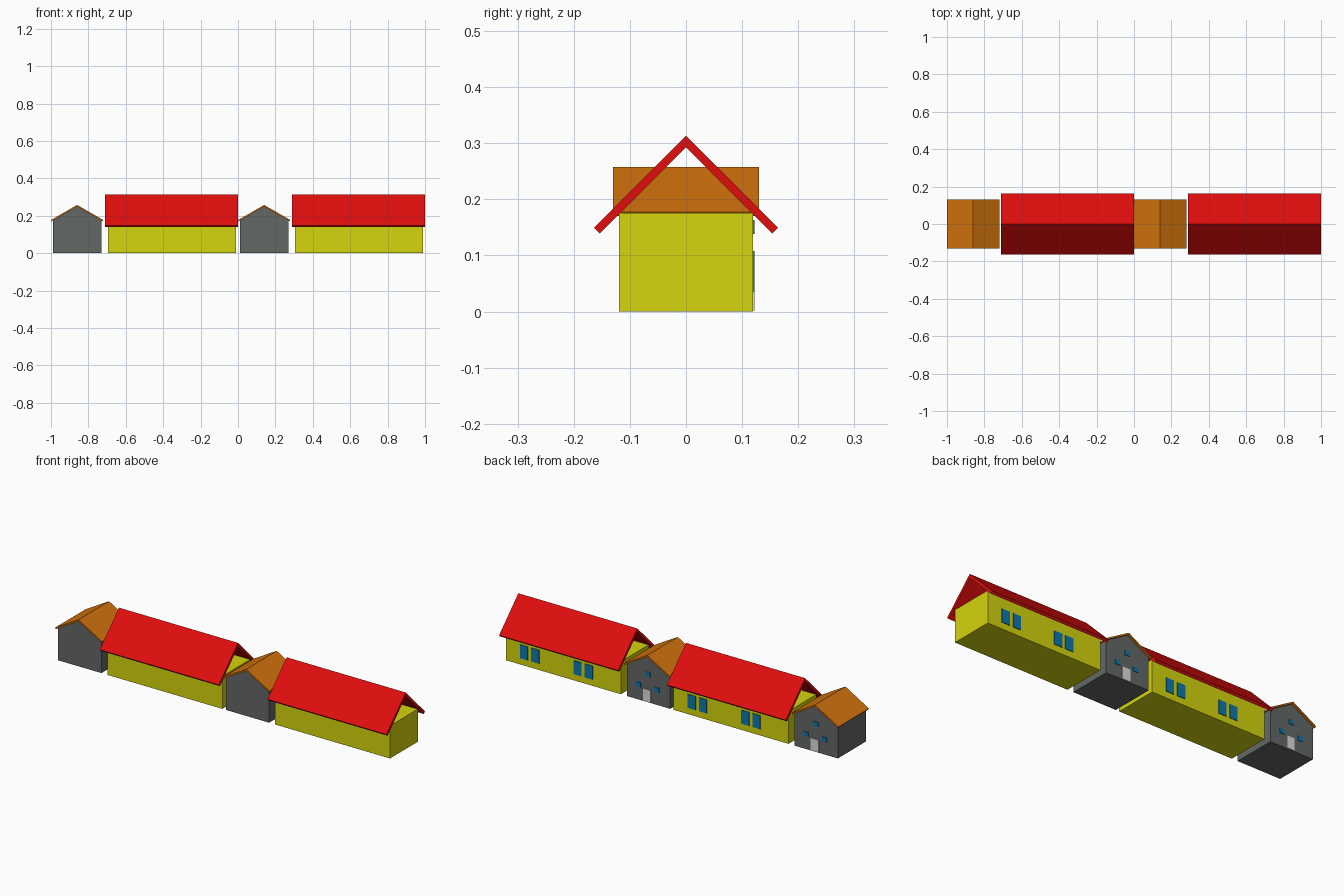
import bpy
import bmesh
from mathutils import Vector

cube = bpy.data.objects.get("Cube")
if cube:
    bpy.data.objects.remove(cube, do_unlink=True)


def material(name, rgb):
    m = bpy.data.materials.new(name)
    m.use_nodes = True
    m.diffuse_color = (*rgb, 1)
    m.node_tree.nodes["Principled BSDF"].inputs["Base Color"].default_value = (*rgb, 1)
    return m


RED = material("red_roof", (0.75, 0.004, 0.004))
ORANGE = material("orange_roof", (0.64, 0.17, 0.004))
YELLOW = material("yellow_wall", (0.66, 0.66, 0.004))
GREY = material("grey_wall", (0.125, 0.14, 0.13))
BLUE = material("blue_window", (0.004, 0.19, 0.42))
WHITE = material("pale_door", (0.72, 0.72, 0.72))


def prism(name, profile, along, start, end, mat):
    """Extrude a (side, z) profile along the x or y axis."""
    bm = bmesh.new()
    if along == "x":
        verts = [bm.verts.new((start, s, z)) for s, z in profile]
        move = Vector((end - start, 0, 0))
    else:
        verts = [bm.verts.new((s, start, z)) for s, z in profile]
        move = Vector((0, end - start, 0))
    face = bm.faces.new(verts)
    out = bmesh.ops.extrude_face_region(bm, geom=[face], use_keep_orig=True)
    bmesh.ops.translate(bm, vec=move,
                        verts=[g for g in out["geom"] if isinstance(g, bmesh.types.BMVert)])
    bmesh.ops.recalc_face_normals(bm, faces=bm.faces)
    mesh = bpy.data.meshes.new(name)
    bm.to_mesh(mesh)
    bm.free()
    mesh.materials.append(mat)
    obj = bpy.data.objects.new(name, mesh)
    bpy.context.collection.objects.link(obj)
    return obj


def rect(x, z, w, h):
    return [(x - w / 2, z), (x + w / 2, z), (x + w / 2, z + h), (x - w / 2, z + h)]


def gable_roof(name, along, centre, ridge, slope, run, thick, start, end, mat):
    """Two sloping slabs meeting at a ridge, with square-cut eaves."""
    drop = thick * (1 + slope ** 2) ** 0.5
    k = thick / (1 + slope ** 2) ** 0.5
    inner = run - k * slope
    profile = [(centre, ridge), (centre + run, ridge - slope * run),
               (centre + inner, ridge - drop - slope * inner), (centre, ridge - drop),
               (centre - inner, ridge - drop - slope * inner),
               (centre - run, ridge - slope * run)]
    prism(name, profile, along, start, end, mat)


DEPTH = 0.119
FRONT = 0.1225


def cottage(x, tag):
    # Small gabled house with its door on the back wall
    half, eave = 0.129, 0.174
    walls = [(x - half, 0), (x + half, 0), (x + half, eave), (x, 0.249), (x - half, eave)]
    prism("cottage_walls_" + tag, walls, "y", -DEPTH, DEPTH, GREY)
    gable_roof("cottage_roof_" + tag, "y", x, 0.258, 0.577, 0.14, 0.008, -0.13, 0.13, ORANGE)
    prism("cottage_door_" + tag, rect(x + 0.008, 0.002, 0.047, 0.067), "y", DEPTH - 0.002, FRONT, WHITE)
    for i, (dx, z) in enumerate([(-0.05, 0.069), (0.06, 0.069), (0.002, 0.138)]):
        prism(f"cottage_window_{tag}_{i}", rect(x + dx, z, 0.029, 0.025), "y",
              DEPTH - 0.002, FRONT, BLUE)


def longhouse(x, tag):
    # Long box hall under an open-ended steep roof; x is its left end
    prism("hall_walls_" + tag, rect(0, 0, 2 * DEPTH, 0.176), "x", x - 0.695, x - 0.01, YELLOW)
    gable_roof("hall_roof_" + tag, "x", 0, 0.313, 1, 0.164, 0.0145, x - 0.71, x, RED)
    for i, d in enumerate([0.118, 0.186, 0.438, 0.505]):
        prism(f"hall_window_{tag}_{i}", rect(x - d, 0.035, 0.047, 0.073), "y",
              DEPTH - 0.002, FRONT, BLUE)


for tag, shift in (("right", 0), ("left", 1)):
    cottage(shift - 0.86, tag)
    longhouse(shift, tag)
